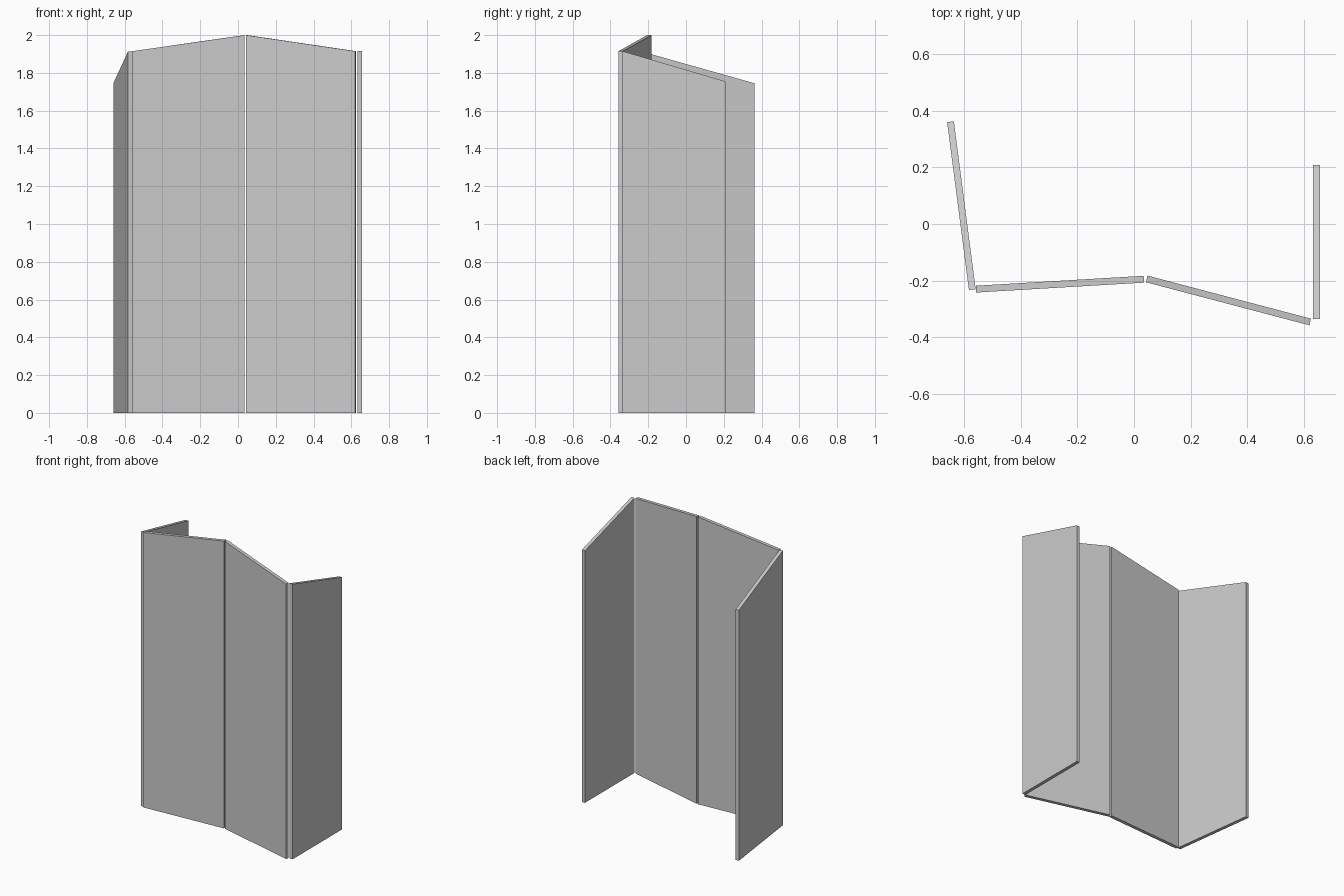
import bpy
import bmesh
from mathutils import Vector

cube = bpy.data.objects.get("Cube")
if cube:
    bpy.data.objects.remove(cube, do_unlink=True)

THICKNESS = 0.024

# One plain grey for every panel
grey = bpy.data.materials.new("plain_grey")
grey.use_nodes = True
colour = (0.6, 0.6, 0.6, 1)
grey.diffuse_color = colour
grey.node_tree.nodes["Principled BSDF"].inputs["Base Color"].default_value = colour


def panel(name, start, end, z_start, z_end):
    """Upright board between two floor points, with a sloping top edge."""
    a, b = Vector(start), Vector(end)
    along = (b - a).normalized()
    side = Vector((-along.y, along.x)) * THICKNESS / 2
    bm = bmesh.new()
    bottom, top = [], []
    for p, z in ((a + side, z_start), (a - side, z_start),
                 (b - side, z_end), (b + side, z_end)):
        bottom.append(bm.verts.new((p.x, p.y, 0)))
        top.append(bm.verts.new((p.x, p.y, z)))
    bm.faces.new(bottom)
    bm.faces.new(top)
    for i in range(4):
        j = (i + 1) % 4
        bm.faces.new((bottom[i], bottom[j], top[j], top[i]))
    bmesh.ops.recalc_face_normals(bm, faces=bm.faces)
    mesh = bpy.data.meshes.new(name)
    bm.to_mesh(mesh)
    bm.free()
    mesh.materials.append(grey)
    obj = bpy.data.objects.new(name, mesh)
    bpy.context.collection.objects.link(obj)


# Folding screen: two wings and two middle boards
panel("right_wing_panel", (-0.648, 0.361), (-0.571, -0.232), 1.745, 1.912)
panel("right_middle_panel", (-0.558, -0.23), (0.035, -0.195), 1.915, 2.0)
panel("left_middle_panel", (0.045, -0.194), (0.622, -0.346), 2.0, 1.915)
panel("left_wing_panel", (0.644, -0.335), (0.644, 0.209), 1.915, 1.755)
